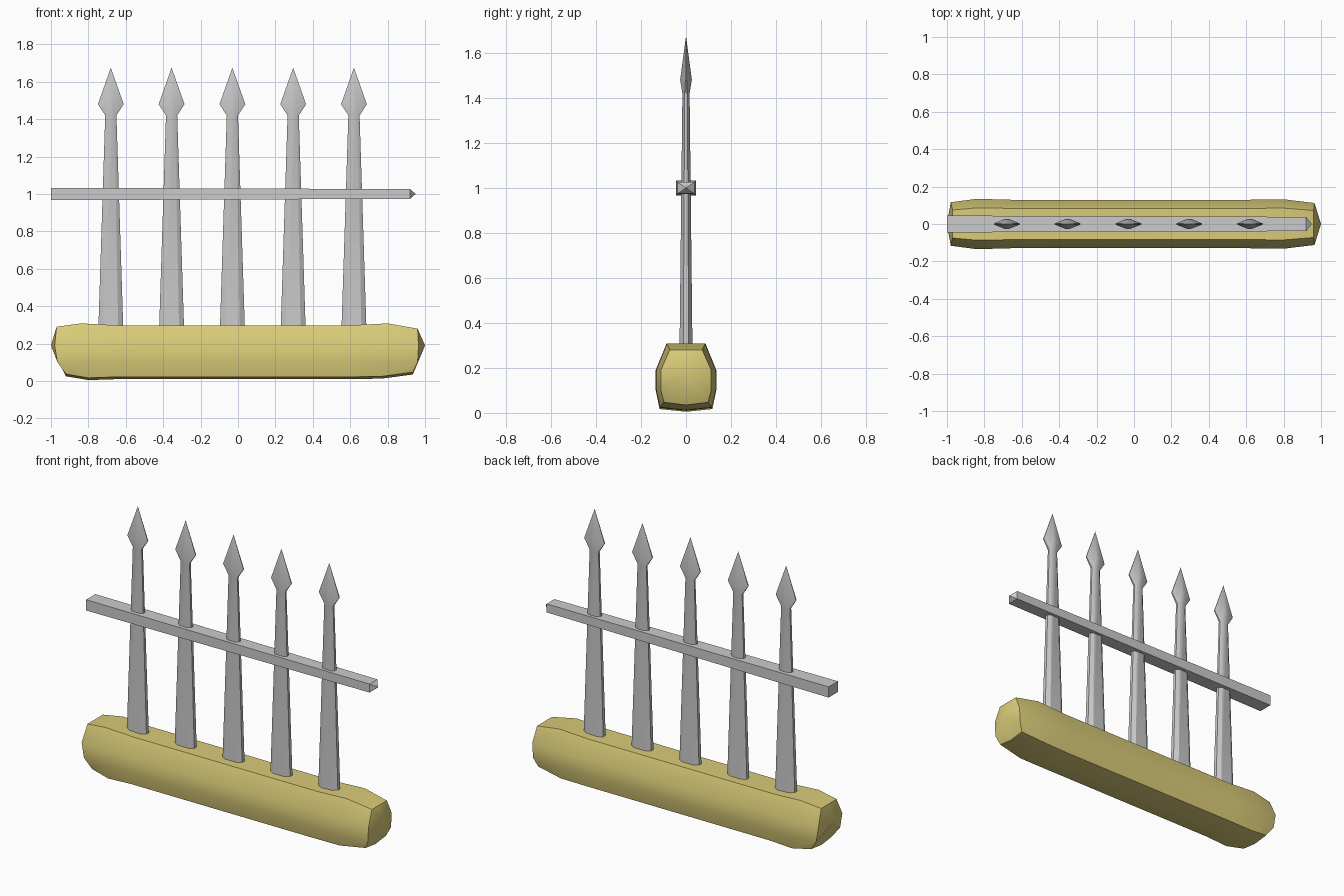
import bpy, bmesh, math

if "Cube" in bpy.data.objects:
    bpy.data.objects.remove(bpy.data.objects["Cube"])


def loft(name, rings, tip_a=None, tip_b=None, angle=30):
    """Skin a list of equal-length rings; ends are fanned to a tip or capped flat."""
    bm = bmesh.new()
    loops = [[bm.verts.new(p) for p in ring] for ring in rings]
    n = len(loops[0])
    for a, b in zip(loops, loops[1:]):
        for i in range(n):
            j = (i + 1) % n
            bm.faces.new((a[i], a[j], b[j], b[i]))
    for loop, tip in ((loops[0], tip_a), (loops[-1], tip_b)):
        if tip:
            t = bm.verts.new(tip)
            for i in range(n):
                bm.faces.new((loop[i], loop[(i + 1) % n], t))
        else:
            bm.faces.new(loop)
    bmesh.ops.recalc_face_normals(bm, faces=bm.faces[:])
    mesh = bpy.data.meshes.new(name)
    bm.to_mesh(mesh)
    bm.free()
    ob = bpy.data.objects.new(name, mesh)
    bpy.context.collection.objects.link(ob)
    bpy.ops.object.select_all(action='DESELECT')
    ob.select_set(True)
    bpy.context.view_layer.objects.active = ob
    bpy.ops.object.shade_smooth_by_angle(angle=math.radians(angle))
    return ob


# Stone base: half profile (x, y, z) mirrored across y for each station
def base_ring(half):
    return half + [(x, -y, z) for x, y, z in reversed(half) if y > 0]


def station(xs, y_scale, top, bottom):
    zs = (top, top, 0.19, 0.10, bottom + 0.012, bottom)
    ys = (0, 0.085, 0.132, 0.132, 0.115, 0)
    return base_ring([(x, y * y_scale, z) for x, y, z in zip(xs, ys, zs)])


base = loft("base", [
    station((-0.97, -0.97, -0.98, -0.965, -0.92, -0.92), 0.88, 0.29, 0.025),
    station((-0.84,) * 4 + (-0.8, -0.8), 1.02, 0.308, 0.005),
    station((-0.65,) * 6, 0.98, 0.298, 0.01),
    station((0.6,) * 6, 0.98, 0.298, 0.01),
    station((0.8,) * 4 + (0.77, 0.77), 1.0, 0.308, 0.013),
    station((0.96, 0.96, 0.965, 0.96, 0.935, 0.935), 0.85, 0.28, 0.035),
], (-1, 0, 0.19), (1, 0, 0.19))
mat = bpy.data.materials.new("ochre")
mat.diffuse_color = (0.70, 0.60, 0.19, 1)
mat.use_nodes = True
mat.node_tree.nodes["Principled BSDF"].inputs["Base Color"].default_value = mat.diffuse_color
base.data.materials.append(mat)


# Cross rail: tapering bar with a pointed right end
def rail_ring(x, y, z):
    return [(x, sy * y, 1 + sz * z) for sy, sz in ((-1, -1), (1, -1), (1, 1), (-1, 1))]


loft("rail", [rail_ring(-1, 0.045, 0.033), rail_ring(0.92, 0.038, 0.026)],
     None, (0.95, 0, 1))


# Spear pickets: flattened eight-sided shaft and lance head
def picket_ring(cx, z, w, d, wi, di):
    q = ((w, di), (wi, d), (-wi, d), (-w, di), (-w, -di), (-wi, -d), (wi, -d), (w, -di))
    return [(cx + x, y, z) for x, y in q]


for k in range(5):
    cx = -0.68 + 0.325 * k
    loft(f"picket_{k + 1}", [
        picket_ring(cx, 0.27, 0.067, 0.029, 0.04, 0.012),
        picket_ring(cx, 1.42, 0.030, 0.016, 0.017, 0.006),
        picket_ring(cx, 1.48, 0.069, 0.026, 0.012, 0.003),
    ], None, (cx, 0, 1.675))
